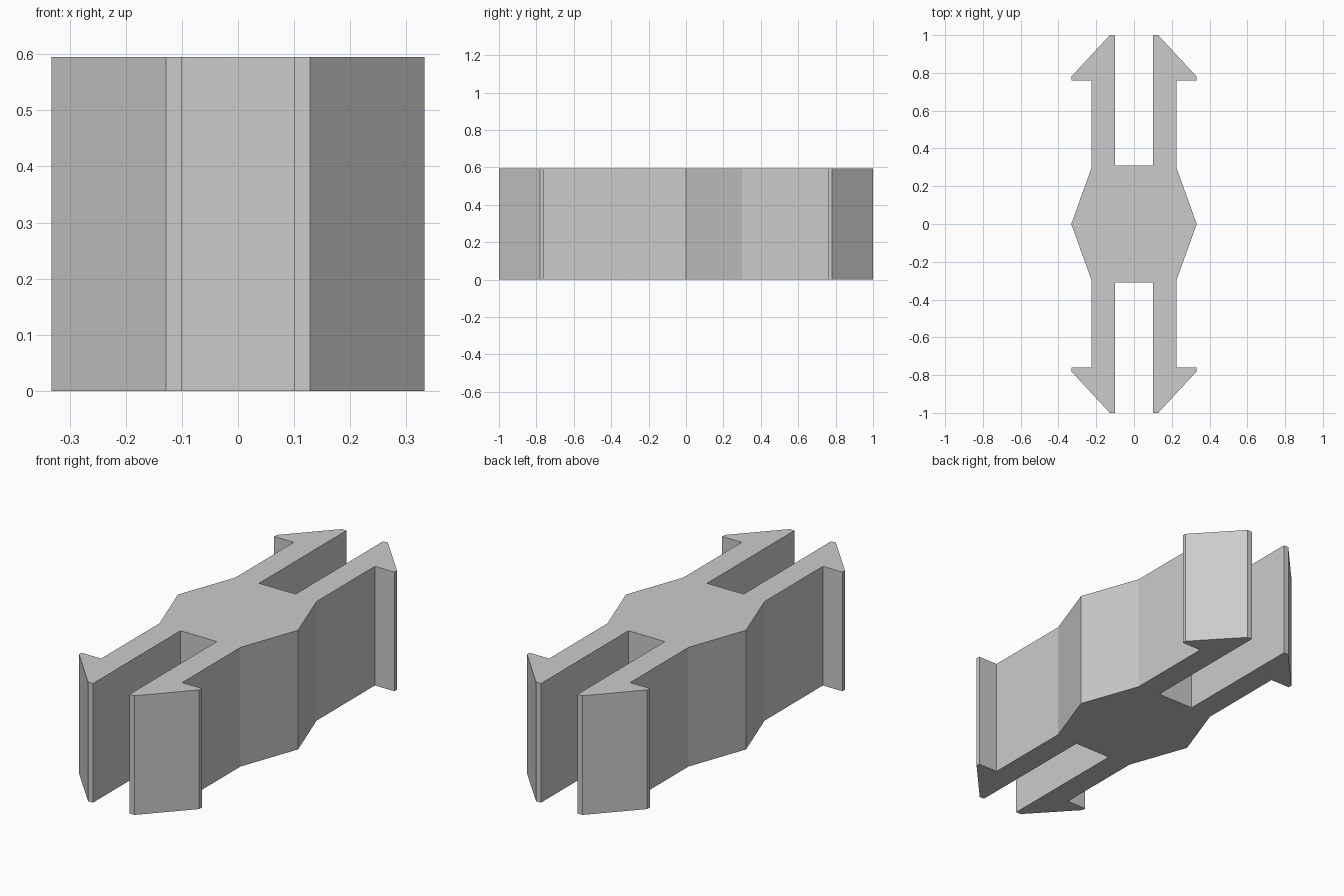
import bpy
import bmesh

HEIGHT = 0.595

cube = bpy.data.objects.get("Cube")
if cube:
    bpy.data.objects.remove(cube, do_unlink=True)

# Plain grey plastic
grey = bpy.data.materials.new("light_grey_plastic")
grey.use_nodes = True
colour = (0.6, 0.6, 0.6, 1.0)
grey.diffuse_color = colour
grey.node_tree.nodes["Principled BSDF"].inputs["Base Color"].default_value = colour

# One quarter of the outline: slot, prong tip, barb, neck, then waist peak
quarter = [(0.101, 0.31), (0.101, 1.0), (0.128, 1.0), (0.332, 0.78),
           (0.332, 0.76), (0.224, 0.76), (0.224, 0.30)]
peak = (0.332, 0.0)

# Mirror the quarter front to back, then side to side
right_half = quarter + [peak] + [(x, -y) for x, y in reversed(quarter)]
outline = right_half + [(-x, -y) for x, y in right_half]

# Extrude the outline into the double-ended snap clip
bm = bmesh.new()
base = bm.faces.new([bm.verts.new((x, y, 0)) for x, y in outline])
result = bmesh.ops.extrude_face_region(bm, geom=[base], use_keep_orig=True)
top_verts = [g for g in result["geom"] if isinstance(g, bmesh.types.BMVert)]
bmesh.ops.translate(bm, verts=top_verts, vec=(0, 0, HEIGHT))
bmesh.ops.recalc_face_normals(bm, faces=bm.faces)

mesh = bpy.data.meshes.new("snap_clip")
bm.to_mesh(mesh)
bm.free()
mesh.materials.append(grey)
clip = bpy.data.objects.new("snap_clip", mesh)
bpy.context.collection.objects.link(clip)
